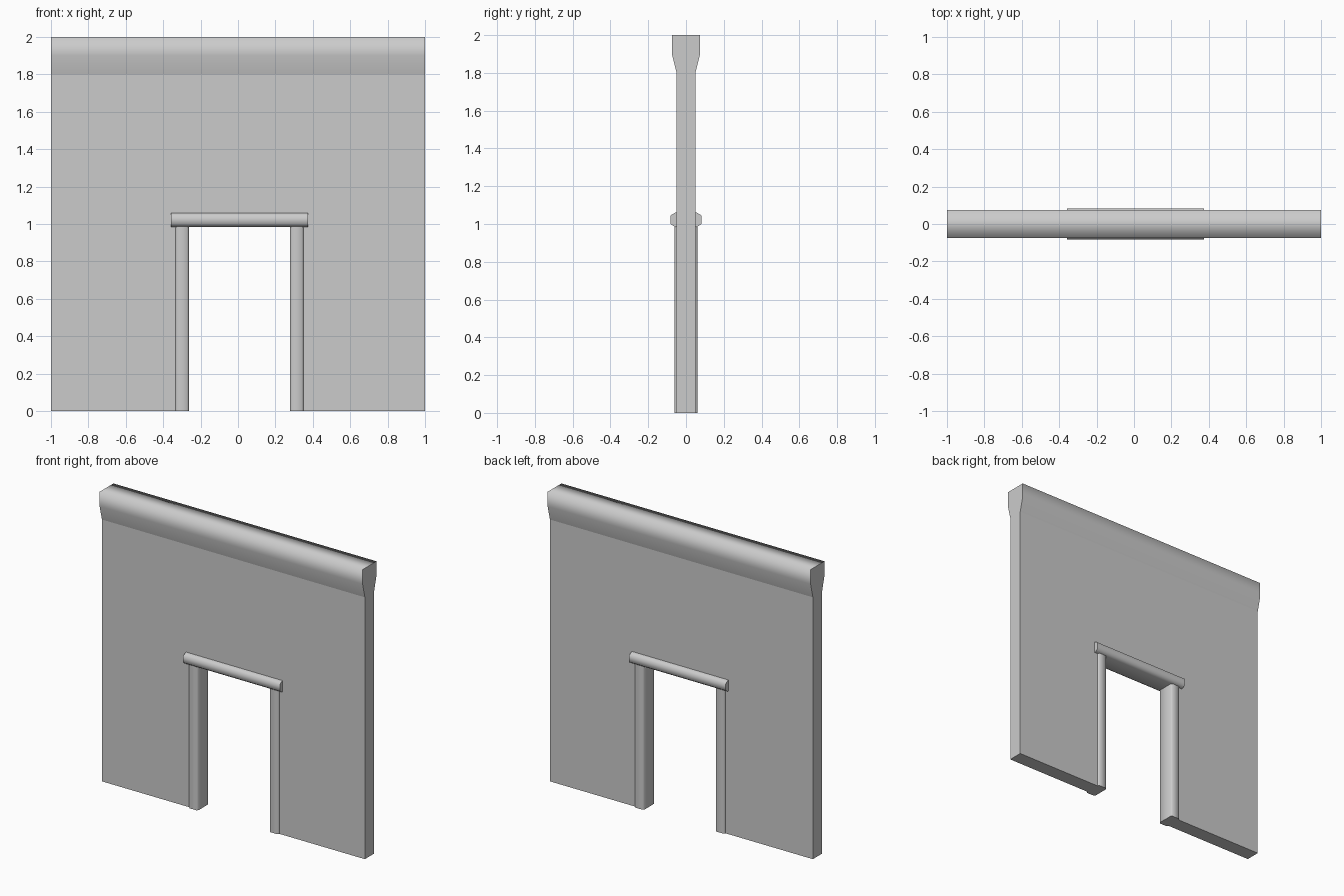
import bpy
import bmesh
from mathutils import Vector

cube = bpy.data.objects.get("Cube")
if cube:
    bpy.data.objects.remove(cube, do_unlink=True)

# One plain stone grey for everything
stone = bpy.data.materials.new("stone_grey")
stone.use_nodes = True
grey = (0.6, 0.6, 0.6, 1.0)
stone.diffuse_color = grey
stone.node_tree.nodes["Principled BSDF"].inputs["Base Color"].default_value = grey


def extrude_profile(name, profile, axis, start, end, smooth=True):
    """Sweep a closed profile along an axis, keeping the end caps crisp."""
    place = {
        "X": lambda a, b, t: Vector((t, a, b)),
        "Y": lambda a, b, t: Vector((a, t, b)),
        "Z": lambda a, b, t: Vector((a, b, t)),
    }[axis]
    bm = bmesh.new()
    rings = [[bm.verts.new(place(a, b, t)) for a, b in profile] for t in (start, end)]
    caps = [bm.faces.new(ring) for ring in rings]
    count = len(profile)
    for i in range(count):
        j = (i + 1) % count
        side = bm.faces.new((rings[0][i], rings[0][j], rings[1][j], rings[1][i]))
        side.smooth = smooth
    for cap in caps:
        for edge in cap.edges:
            edge.smooth = False
    bmesh.ops.recalc_face_normals(bm, faces=bm.faces)
    mesh = bpy.data.meshes.new(name)
    bm.to_mesh(mesh)
    bm.free()
    mesh.materials.append(stone)
    obj = bpy.data.objects.new(name, mesh)
    bpy.context.collection.objects.link(obj)
    return obj


def mirrored(half):
    """Close a half profile by reflecting it across its first coordinate."""
    return half + [(-a, b) for a, b in reversed(half)]


DOOR_X = 0.008
HALF_DOOR = 0.3
WALL_TOP = 1.8

# Wall slab with the doorway notch
wall = [(-1, 0), (DOOR_X - HALF_DOOR, 0), (DOOR_X - HALF_DOOR, 1.02),
        (DOOR_X + HALF_DOOR, 1.02), (DOOR_X + HALF_DOOR, 0), (1, 0),
        (1, WALL_TOP), (-1, WALL_TOP)]
extrude_profile("wall", wall, "Y", -0.05, 0.05, smooth=False)

# Flared cornice along the top
cornice = extrude_profile(
    "cornice", mirrored([(0.05, WALL_TOP), (0.075, 1.9), (0.075, 2.0)]), "X", -1, 1)
# The hidden underside stays flat so the flare shades cleanly
for poly in cornice.data.polygons:
    if poly.normal.z < -0.9:
        poly.use_smooth = False

# Door posts with chamfered corners
post = mirrored([(0.027, -0.062), (0.036, -0.052), (0.036, 0.052), (0.027, 0.062)])
for name, side in (("right_post", -1), ("left_post", 1)):
    obj = extrude_profile(name, post, "Z", 0, 1.0)
    obj.location.x = DOOR_X + side * 0.307

# Lintel with chamfered edges
lintel = mirrored([(0.06, 0.985), (0.082, 1.0), (0.082, 1.045), (0.058, 1.06)])
extrude_profile("lintel", lintel, "X", DOOR_X - 0.367, DOOR_X + 0.367)
